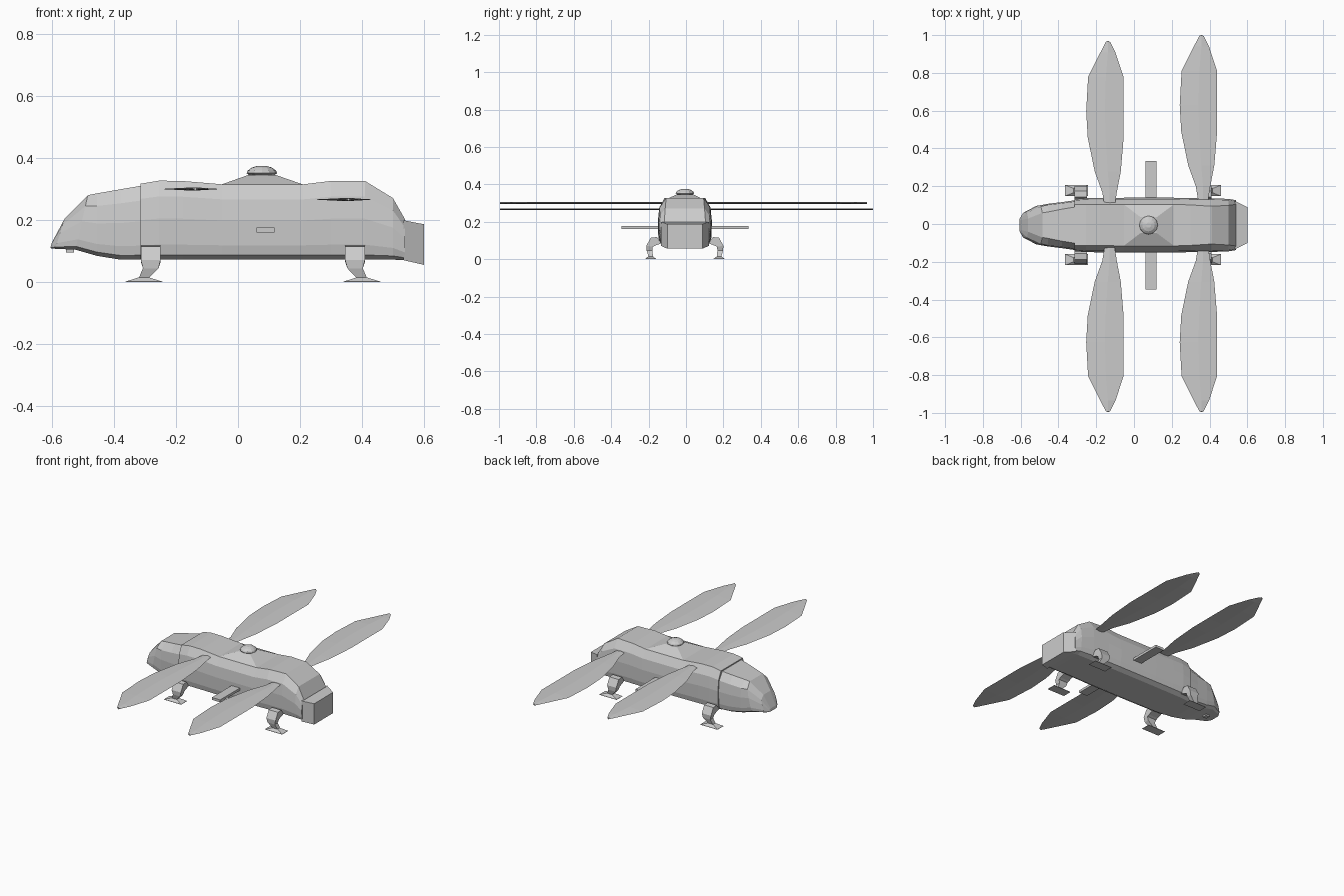
import bpy
import math

cube = bpy.data.objects.get("Cube")
if cube:
    bpy.data.objects.remove(cube, do_unlink=True)

CY = -0.006  # centre line of the hull

grey = bpy.data.materials.new("hull_grey")
grey.use_nodes = True
COLOUR = (0.6, 0.6, 0.6, 1)
grey.diffuse_color = COLOUR
grey.node_tree.nodes["Principled BSDF"].inputs["Base Color"].default_value = COLOUR


def loft(name, rings):
    """Skin a list of equal-length rings and cap both ends."""
    n = len(rings[0])
    verts = [p for r in rings for p in r]
    faces = [list(range(n)), list(range(len(verts) - n, len(verts)))]
    for k in range(len(rings) - 1):
        for i in range(n):
            j = (i + 1) % n
            faces.append([k * n + i, k * n + j, (k + 1) * n + j, (k + 1) * n + i])
    mesh = bpy.data.meshes.new(name)
    mesh.from_pydata(verts, [], faces)
    mesh.materials.append(grey)
    obj = bpy.data.objects.new(name, mesh)
    bpy.context.collection.objects.link(obj)
    bpy.context.view_layer.objects.active = obj
    bpy.ops.object.select_all(action='DESELECT')
    obj.select_set(True)
    bpy.ops.object.mode_set(mode='EDIT')
    bpy.ops.mesh.select_all(action='SELECT')
    bpy.ops.mesh.normals_make_consistent(inside=False)
    bpy.ops.object.mode_set(mode='OBJECT')
    return obj


def rect(x0, x1, y0, y1, z):
    return [(x0, y0, z), (x1, y0, z), (x1, y1, z), (x0, y1, z)]


def box(name, x0, x1, y0, y1, z0, z1):
    return loft(name, [rect(x0, x1, y0, y1, z0), rect(x0, x1, y0, y1, z1)])


def hull_ring(x, bottom, top, width, roof, lean=0.0):
    """Mirrored hull section; lean pushes the upper points towards the tail."""
    h = top - bottom
    half = [(roof, 1), (width * 0.95, 0.8), (width, 0.52), (width * 0.98, 0.19),
            (width * 0.93, 0.06), (width * 0.74, 0)]
    pts = half + [(-y, t) for y, t in reversed(half)]
    return [(x + lean * t, CY + y, bottom + h * t) for y, t in pts]


# Main hull: x, bottom, top, half width, roof half width
loft("fuselage", [hull_ring(*s) for s in [
    (-0.315, 0.073, 0.318, 0.138, 0.108),
    (-0.255, 0.073, 0.328, 0.143, 0.108),
    (-0.18, 0.073, 0.327, 0.144, 0.108),
    (-0.05, 0.073, 0.316, 0.145, 0.11),
    (0.21, 0.073, 0.316, 0.145, 0.11),
    (0.30, 0.073, 0.327, 0.143, 0.107),
    (0.41, 0.073, 0.327, 0.142, 0.10),
    (0.50, 0.073, 0.272, 0.139, 0.105),
    (0.54, 0.071, 0.202, 0.132, 0.11)]])

# Cockpit nose, narrowing forwards with a raked windscreen
loft("cockpit", [hull_ring(*s) for s in [
    (-0.606, 0.11, 0.126, 0.035, 0.025, 0.004),
    (-0.59, 0.108, 0.205, 0.068, 0.035, 0.03),
    (-0.525, 0.105, 0.281, 0.104, 0.065, 0.04),
    (-0.455, 0.085, 0.287, 0.113, 0.07),
    (-0.38, 0.073, 0.30, 0.122, 0.085),
    (-0.31, 0.073, 0.312, 0.132, 0.096)]])

# Flared tail box
loft("tail_box", [[(x, CY + sy * w, z) for sy, z in
                   [(-1, b), (1, b), (1, t), (-1, t)]]
                  for x, w, b, t in [(0.535, 0.128, 0.071, 0.2), (0.601, 0.094, 0.056, 0.187)]])

# Roof pedestal and sensor dome
loft("dome_pedestal", [rect(-0.055, 0.212, CY - 0.11, CY + 0.11, 0.315),
                       rect(0.035, 0.12, CY - 0.042, CY + 0.042, 0.347)])
loft("roof_dome", [[(0.077 + r * math.cos(a * math.tau / 12),
                     CY + r * math.sin(a * math.tau / 12), z) for a in range(12)]
                   for r, z in [(0.036, 0.342), (0.049, 0.352), (0.046, 0.36),
                                (0.033, 0.37), (0.014, 0.376)]])

# Nose sensor
box("nose_sensor", -0.556, -0.53, CY - 0.014, CY + 0.014, 0.096, 0.115)

# Rotor blades: thin plates following distance, leading edge, trailing edge
BLADE = [(0.10, -0.015, 0.033), (0.19, -0.03, 0.047), (0.30, -0.07, 0.068),
         (0.48, -0.107, 0.083), (0.62, -0.115, 0.083), (0.80, -0.105, 0.083),
         (0.93, -0.04, 0.04), (0.985, -0.012, 0.012), (0.99, -0.004, 0.004)]


def blade(name, x, z, side, shift):
    rings = []
    for d, lead, trail in BLADE:
        y = side * (d + shift)
        t = 0.005
        rings.append([(x + lead, y, z), (x + (lead + trail) / 2, y, z + t),
                      (x + trail, y, z), (x + (lead + trail) / 2, y, z - t)])
    loft(name, rings)


for side, label in ((1, "left"), (-1, "right")):
    blade("front_blade_" + label, -0.138, 0.301, side, -0.022 if side > 0 else 0.005)
    blade("rear_blade_" + label, 0.357, 0.267, side, 0.01 if side > 0 else 0.005)

    # Stub wings
    y0, y1 = sorted((CY + side * 0.13, CY + side * 0.34))
    box("stub_wing_" + label, 0.06, 0.118, y0, y1, 0.161, 0.176)

    # Landing legs with bent struts and pyramid feet
    for end, ex, x in (("front", -1, -0.282), ("rear", 1, 0.378)):
        # centre offset, half length, inner y, outer y, inner z, outer z
        path = [(0, 0.032, 0.125, 0.15, 0.085, 0.118),
                (0, 0.032, 0.158, 0.182, 0.073, 0.115),
                (0, 0.032, 0.172, 0.206, 0.066, 0.072),
                (0, 0.025, 0.174, 0.204, 0.045, 0.045),
                (0.023, 0.016, 0.17, 0.194, 0.012, 0.012)]
        loft(end + "_leg_" + label, [
            [(x + ex * dx + sx * hl, CY + side * y, z) for sx, y, z in
             [(-1, yi, zi), (1, yi, zi), (1, yo, zo), (-1, yo, zo)]]
            for dx, hl, yi, yo, zi, zo in path])
        fx, fy = x + ex * 0.022, CY + side * 0.183
        loft(end + "_foot_" + label, [
            rect(fx - 0.06, fx + 0.06, fy - 0.029, fy + 0.029, 0),
            rect(fx - 0.06, fx + 0.06, fy - 0.029, fy + 0.029, 0.002),
            rect(fx - 0.018, fx + 0.018, fy - 0.012, fy + 0.012, 0.015)])
